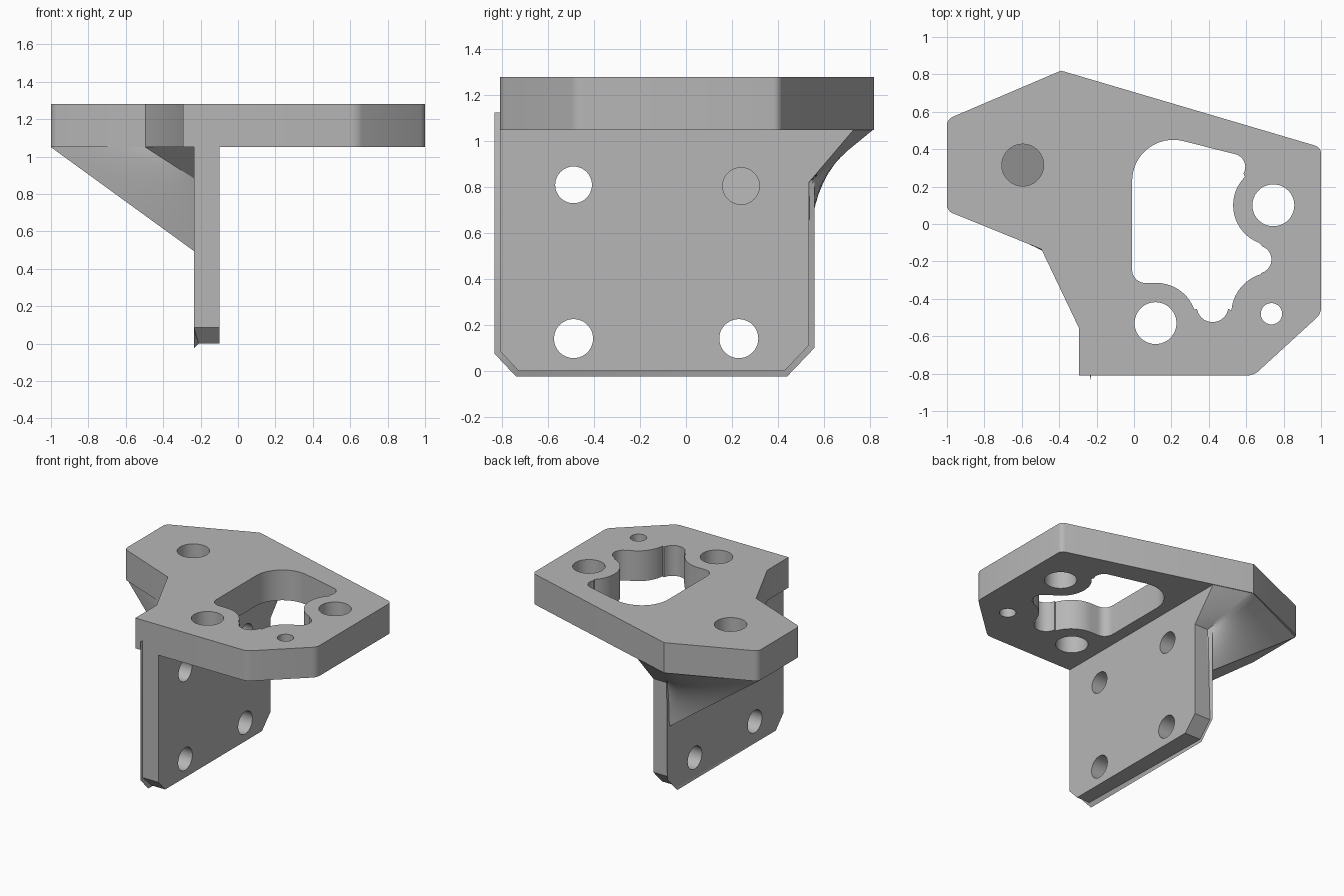
import bpy, bmesh
from math import radians, cos, sin
from mathutils import Matrix, Vector

if "Cube" in bpy.data.objects:
    bpy.data.objects.remove(bpy.data.objects["Cube"])

GREY = (0.47, 0.47, 0.47, 1)
mat = bpy.data.materials.new("plain_grey")
mat.use_nodes = True
mat.diffuse_color = GREY
bsdf = next(n for n in mat.node_tree.nodes if n.type == 'BSDF_PRINCIPLED')
bsdf.inputs["Base Color"].default_value = GREY
bsdf.inputs["Roughness"].default_value = 0.6

# Local (x, y, z) -> world (y, z, x), for profiles drawn on the side
SIDE = Matrix(((0, 0, 1, 0), (1, 0, 0, 0), (0, 1, 0, 0), (0, 0, 0, 1)))


def arc(cx, cy, r, a0, a1, steps=10):
    angles = [radians(a0 + (a1 - a0) * i / steps) for i in range(steps + 1)]
    return [(cx + r * cos(a), cy + r * sin(a)) for a in angles]


def circle(cx, cy, r):
    return arc(cx, cy, r, 0, 360, 48)[:-1]


def add_object(name, bm):
    mesh = bpy.data.meshes.new(name)
    bm.to_mesh(mesh)
    bm.free()
    mesh.materials.append(mat)
    obj = bpy.data.objects.new(name, mesh)
    bpy.context.collection.objects.link(obj)
    return obj


def prism(profile, low, high):
    bm = bmesh.new()
    base = bm.faces.new([bm.verts.new((x, y, low)) for x, y in profile])
    top = bmesh.ops.extrude_face_region(bm, geom=[base])["geom"]
    verts = [g for g in top if isinstance(g, bmesh.types.BMVert)]
    bmesh.ops.translate(bm, vec=(0, 0, high - low), verts=verts)
    bmesh.ops.recalc_face_normals(bm, faces=bm.faces)
    return bm


def activate(obj):
    bpy.ops.object.select_all(action='DESELECT')
    obj.select_set(True)
    bpy.context.view_layer.objects.active = obj


def cut(obj, profiles, low, high, matrix=None):
    for profile in profiles:
        bm = prism(profile, low, high)
        if matrix:
            bm.transform(matrix)
        cutter = add_object("cutter", bm)
        cutter.hide_render = True
        activate(obj)
        mod = obj.modifiers.new("cut", 'BOOLEAN')
        mod.operation = 'DIFFERENCE'
        mod.solver = 'EXACT'
        mod.object = cutter
        bpy.ops.object.modifier_apply(modifier=mod.name)
        bpy.data.objects.remove(cutter)


def smooth(obj):
    activate(obj)
    bpy.ops.object.shade_smooth_by_angle(angle=radians(30))


# Top plate with softened outer corners
UNDER, TOP = 1.05, 1.28
outline = [(-0.39, 0.82), (1, 0.41), (1, -0.48), (0.64, -0.81), (-0.295, -0.81),
           (-0.295, -0.555), (-0.495, -0.135), (-1, 0.07), (-1, 0.56)]
bm = prism(outline, UNDER, TOP)
corners = [e for e in bm.edges
           if abs(e.verts[0].co.z - e.verts[1].co.z) > 0.1 and abs(e.verts[0].co.x) > 0.6]
bmesh.ops.bevel(bm, geom=corners, offset=0.03, segments=4, profile=0.5, affect='EDGES')
top_plate = add_object("top_plate", bm)

# Shaped window that curves around the screw holes
window = (arc(0.21, 0.23, 0.22, 180, 76, 16) + arc(0.525, 0.305, 0.07, 76, -30)
          + arc(0.745, 0.1, 0.215, 135, 250, 16) + arc(0.66, -0.19, 0.075, 70, -75)
          + arc(0.74, -0.48, 0.22, 105, 175) + arc(0.42, -0.44, 0.085, -10, -170)
          + arc(0.12, -0.53, 0.215, 20, 90) + arc(0.06, -0.245, 0.07, 270, 180))
plate_holes = [circle(-0.595, 0.315, 0.112), circle(0.745, 0.1, 0.112),
               circle(0.115, -0.53, 0.112), circle(0.735, -0.48, 0.057)]
cut(top_plate, [window] + plate_holes, 0.9, 1.4)
smooth(top_plate)

# Upright plate, with its outer face chamfered all round
upright = [(-0.81, 0.085), (-0.73, 0), (0.43, 0), (0.535, 0.11), (0.535, 1.1), (-0.81, 1.1)]
bm = prism(upright, -0.235, -0.1)
bm.transform(SIDE)
rim = [e for e in bm.edges if all(v.co.x < -0.2 for v in e.verts)]
bmesh.ops.bevel(bm, geom=rim, offset=0.025, segments=1, affect='EDGES')
upright_plate = add_object("upright_plate", bm)
cut(upright_plate, [circle(-0.49, 0.81, 0.08), circle(0.24, 0.805, 0.08),
                    circle(-0.49, 0.14, 0.085), circle(0.23, 0.14, 0.085)],
    -0.5, 0.2, SIDE)
smooth(upright_plate)


# Brace under the overhang, lofted from the upright to the plate edge
def patch(bm, a, b, c, d, n=10):
    a, b, c, d = map(Vector, (a, b, c, d))
    rows = [[bm.verts.new(a.lerp(b, i / n).lerp(d.lerp(c, i / n), j / n))
             for i in range(n + 1)] for j in range(n + 1)]
    for j in range(n):
        for i in range(n):
            bm.faces.new((rows[j][i], rows[j][i + 1], rows[j + 1][i + 1], rows[j + 1][i]))


back_low, back_high = (-0.215, 0.535, 0.48), (-0.215, 0.535, 0.82)
front_low, front_high = (-0.215, -0.2, 0.48), (-0.215, -0.3, 0.87)
end_back, end_front = (-1, 0.54, UNDER), (-1, 0.09, UNDER)
tip_back, notch = (-0.39, 0.815, UNDER), (-0.495, -0.135, UNDER)
inner_low, inner_top = (-0.1, 0.535, 0.82), (-0.1, 0.73, UNDER)

bm = bmesh.new()
patch(bm, back_low, front_low, end_front, end_back)
patch(bm, back_low, end_back, tip_back, back_high)
patch(bm, end_front, front_low, front_high, notch)
patch(bm, back_high, tip_back, inner_top, inner_low)
for tri in ((inner_low, inner_top, (-0.1, 0.535, UNDER)),
            (notch, front_high, (-0.215, -0.52, UNDER))):
    bm.faces.new([bm.verts.new(p) for p in tri])
bmesh.ops.remove_doubles(bm, verts=bm.verts, dist=0.0005)
smooth(add_object("brace", bm))
